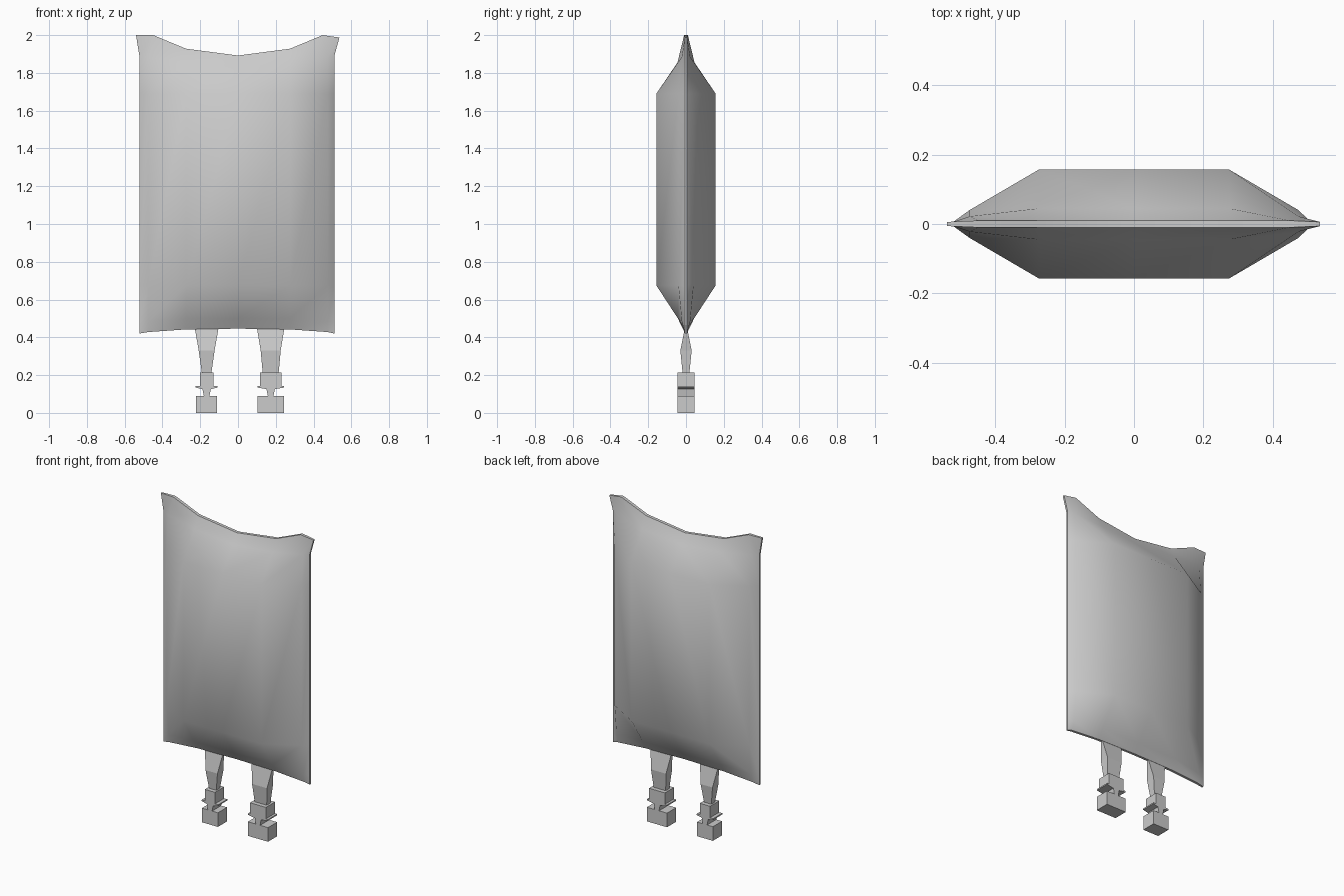
import bpy, bmesh
from math import radians

if "Cube" in bpy.data.objects:
    bpy.data.objects.remove(bpy.data.objects["Cube"])


def finish(bm, name, smooth=None):
    bmesh.ops.recalc_face_normals(bm, faces=bm.faces)
    me = bpy.data.meshes.new(name)
    bm.to_mesh(me)
    bm.free()
    ob = bpy.data.objects.new(name, me)
    bpy.context.collection.objects.link(ob)
    if smooth:
        bpy.ops.object.select_all(action='DESELECT')
        ob.select_set(True)
        bpy.context.view_layer.objects.active = ob
        bpy.ops.object.shade_smooth_by_angle(angle=radians(smooth))
    return ob


def skin(bm, loops):
    """Join equal-length closed loops and cap both ends."""
    rings = [[bm.verts.new(p) for p in loop] for loop in loops]
    for a, b in zip(rings, rings[1:]):
        n = len(a)
        for i in range(n):
            bm.faces.new((a[i], a[(i + 1) % n], b[(i + 1) % n], b[i]))
    bm.faces.new(rings[0])
    bm.faces.new(rings[-1])


# Pillow-shaped bag: columns across, rows upwards, depth from both
xs = [-0.522, -0.475, -0.275, 0, 0.275, 0.475, 0.51]
rows = [[0.420, 0.428, 0.442, 0.446, 0.442, 0.428, 0.420],
        [0.475, 0.485, 0.500, 0.500, 0.500, 0.485, 0.475],
        [0.675] * 7,
        [1.69] * 7,
        [1.89, 1.885, 1.855, 1.83, 1.855, 1.885, 1.89],
        [2.0, 2.0, 1.928, 1.892, 1.928, 2.0, 1.987]]
col_depth = [0.006, 0.04, 0.157, 0.157, 0.157, 0.04, 0.006]
row_depth = [0.008, 0.043, 0.157, 0.157, 0.045, 0.010]
bm = bmesh.new()
sides = []
for s in (-1, 1):
    grid = []
    for j, zs in enumerate(rows):
        line = []
        for i, z in enumerate(zs):
            x = xs[i]
            if j == 5 and i in (0, 6):
                x = -0.54 if i == 0 else 0.537
            if j == 5 and i in (1, 5):
                x *= 0.945
            d = min(col_depth[i], row_depth[j])
            if i in (1, 5) and j in (1, 4):
                d = 0.022
            line.append(bm.verts.new((x, s * d, z)))
        grid.append(line)
    for j in range(5):
        for i in range(6):
            bm.faces.new((grid[j][i], grid[j][i + 1],
                          grid[j + 1][i + 1], grid[j + 1][i]))
    # Boundary of this sheet, in order
    sides.append(grid[0] + [r[6] for r in grid[1:]] + grid[5][-2::-1]
                 + [r[0] for r in grid[4:0:-1]])
# Thin welded rim between the two sheets
a, b = sides
for i in range(len(a)):
    k = (i + 1) % len(a)
    bm.faces.new((a[i], a[k], b[k], b[i]))
finish(bm, "bag", 40)


def port(name, cx, half_tube, half_block):
    # Tapered tube leaving the bag seam
    bm = bmesh.new()
    skin(bm, [[(cx + sx * w, sy * d, z)
               for sx, sy in ((-1, -1), (1, -1), (1, 1), (-1, 1))]
              for w, (d, z) in zip(half_tube, ((0.006, 0.45), (0.03, 0.33), (0.018, 0.21)))])
    finish(bm, name + "_tube")
    # Stepped connector: half profile mirrored in x, extruded in y
    wide, mid, low = half_block
    half = [(low, 0), (low, 0.09), (0.015, 0.09), (0.022, 0.126),
            (wide, 0.134), (wide, 0.142), (mid, 0.142), (mid, 0.215)]
    prof = half + [(-x, z) for x, z in reversed(half)]
    bm = bmesh.new()
    skin(bm, [[(cx + x, y, z) for x, z in prof] for y in (-0.046, 0.046)])
    finish(bm, name + "_connector")


port("left_port", -0.166, (0.063, 0.042, 0.025), (0.058, 0.036, 0.056))
port("right_port", 0.173, (0.073, 0.053, 0.042), (0.071, 0.056, 0.071))
